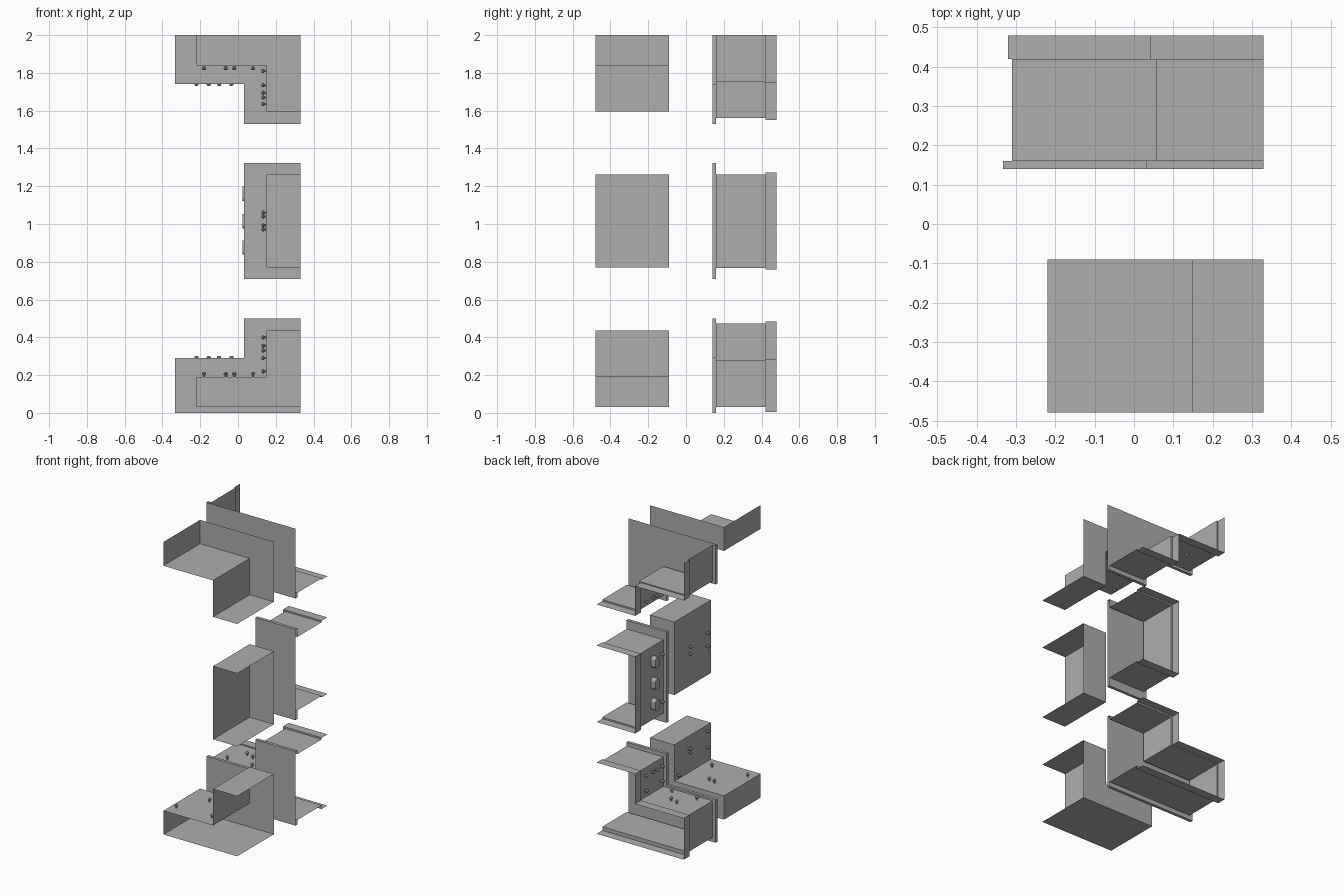
import bpy, bmesh
from math import cos, sin, tau
from mathutils import Vector

old = bpy.data.objects.get("Cube")
if old:
    bpy.data.objects.remove(old, do_unlink=True)

grey = bpy.data.materials.new("plain grey")
grey.use_nodes = True
colour = (0.42, 0.42, 0.42, 1)
grey.diffuse_color = colour
grey.node_tree.nodes["Principled BSDF"].inputs["Base Color"].default_value = colour

END = 0.33      # cut plane where every shell is left open
TOP = 2.0       # cut plane of the upper shells


def finish(name, bm):
    bmesh.ops.recalc_face_normals(bm, faces=bm.faces)
    mesh = bpy.data.meshes.new(name)
    bm.to_mesh(mesh)
    bm.free()
    mesh.materials.append(grey)
    obj = bpy.data.objects.new(name, mesh)
    bpy.context.collection.objects.link(obj)
    return obj


# Outlines in x and z, open along the cut planes
def lower(x, z, ledge, wall, top):
    return [(END, z), (x, z), (x, ledge), (wall, ledge), (wall, top), (END, top)]


def middle(wall, z, top):
    return [(END, z), (wall, z), (wall, top), (END, top)]


def upper(x, ledge, wall, z):
    return [(x, TOP), (x, ledge), (wall, ledge), (wall, z), (END, z)]


def shell(name, rings, corner=None):
    """Loft outlines along y, closing the first with a flat panel."""
    bm = bmesh.new()
    rows = [[bm.verts.new((x, y, z)) for x, z in path] for y, path in rings]
    cap = list(rows[0])
    if corner:
        cap.append(bm.verts.new((corner[0], rings[0][0], corner[1])))
    bm.faces.new(cap)
    for a, b in zip(rows, rows[1:]):
        for i in range(len(a) - 1):
            bm.faces.new((a[i], a[i + 1], b[i + 1], b[i]))
    return finish(name, bm)


def flanged(name, front, body, rear, corner=None):
    """Shell with a wide front flange and a stepped rear collar."""
    shell(name, [(0.14, front), (0.16, front), (0.16, body),
                 (0.42, body), (0.42, rear), (0.48, rear)], corner)


def plain(name, path, corner=None):
    shell(name, [(-0.09, path), (-0.48, path)], corner)


# Plain front shells
plain("front_lower_shell", lower(-0.22, 0.03, 0.19, 0.15, 0.435))
plain("front_middle_shell", middle(0.15, 0.77, 1.262))
plain("front_upper_shell", upper(-0.22, 1.84, 0.15, 1.595), (END, TOP))

# Flanged rear shells
flanged("rear_lower_shell",
        lower(-0.333, 0.0, 0.29, 0.033, 0.5),
        lower(-0.31, 0.03, 0.276, 0.057, 0.474),
        lower(-0.32, 0.005, 0.283, 0.043, 0.485))
flanged("rear_middle_shell", middle(0.033, 0.71, 1.322),
        middle(0.057, 0.768, 1.263), middle(0.043, 0.758, 1.273))
flanged("rear_upper_shell", upper(-0.333, 1.74, 0.033, 1.53),
        upper(-0.31, 1.757, 0.057, 1.56),
        upper(-0.32, 1.75, 0.043, 1.55), (END, TOP))


def pegs(name, direction, places):
    """Round-headed pegs standing on a surface."""
    profile = [(0.006, 0), (0.006, 0.01), (0.011, 0.014), (0.011, 0.02), (0.006, 0.026)]
    d = Vector(direction)
    u = d.orthogonal().normalized()
    v = d.cross(u)
    bm = bmesh.new()
    n = 10
    for place in places:
        rows = [[bm.verts.new(Vector(place) + d * h + r * (u * cos(tau * i / n) + v * sin(tau * i / n)))
                 for i in range(n)] for r, h in profile]
        for a, b in zip(rows, rows[1:]):
            for i in range(n):
                j = (i + 1) % n
                bm.faces.new((a[i], a[j], b[j], b[i]))
        bm.faces.new(rows[-1])
    finish(name, bm)


UP, DOWN, SIDE = (0, 0, 1), (0, 0, -1), (-1, 0, 0)

# Pegs on the ledges, the same above and below
front_spots = [(0.08, -0.39), (-0.02, -0.22), (-0.065, -0.21), (-0.18, -0.4)]
rear_spots = [(-0.22, 0.2), (-0.035, 0.2), (-0.1, 0.3), (-0.155, 0.32)]
for label, spots, low, high in (("front", front_spots, 0.19, 1.84),
                                ("rear", rear_spots, 0.276, 1.757)):
    pegs(label + "_lower_ledge_pegs", UP, [(x, y, low) for x, y in spots])
    pegs(label + "_upper_ledge_pegs", DOWN, [(x, y, high) for x, y in spots])

# Pegs on the side walls
near, far = -0.24, -0.43
for label, spots in (
        ("lower", [(far, 0.4), (far, 0.29), (near, 0.355), (near, 0.33), (-0.12, 0.22)]),
        ("middle", [(far, 1.06), (far, 0.972), (near, 1.04), (near, 0.993)]),
        ("upper", [(far, 1.735), (far, 1.635), (near, 1.695), (near, 1.67), (-0.12, 1.81)])):
    pegs("front_" + label + "_wall_pegs", SIDE, [(0.15, y, z) for y, z in spots])
row = (0.19, 0.25, 0.29, 0.36)
for label, a, b in (("lower", 0.425, 0.325), ("upper", 1.6, 1.69)):
    spots = [(y, a) for y in row] + [(row[0], b), (row[-1], b)]
    pegs("rear_" + label + "_wall_pegs", SIDE, [(0.057, y, z) for y, z in spots])
pegs("rear_middle_wall_pegs", SIDE, [(0.057, 0.19, z) for z in (0.86, 1.18)])

# Rounded upright blocks on the rear middle wall
for number, z in enumerate((0.875, 1.015, 1.16), 1):
    bm = bmesh.new()
    bmesh.ops.create_cube(bm, size=1)
    bmesh.ops.scale(bm, vec=(0.034, 0.045, 0.075), verts=bm.verts)
    bmesh.ops.translate(bm, vec=(0.04, 0.27, z), verts=bm.verts)
    edges = [e for e in bm.edges if abs(e.verts[0].co.x - e.verts[1].co.x) > 0.01]
    bmesh.ops.bevel(bm, geom=edges, offset=0.02, segments=4, profile=0.5, affect='EDGES')
    finish("rear_wall_block_%d" % number, bm)
